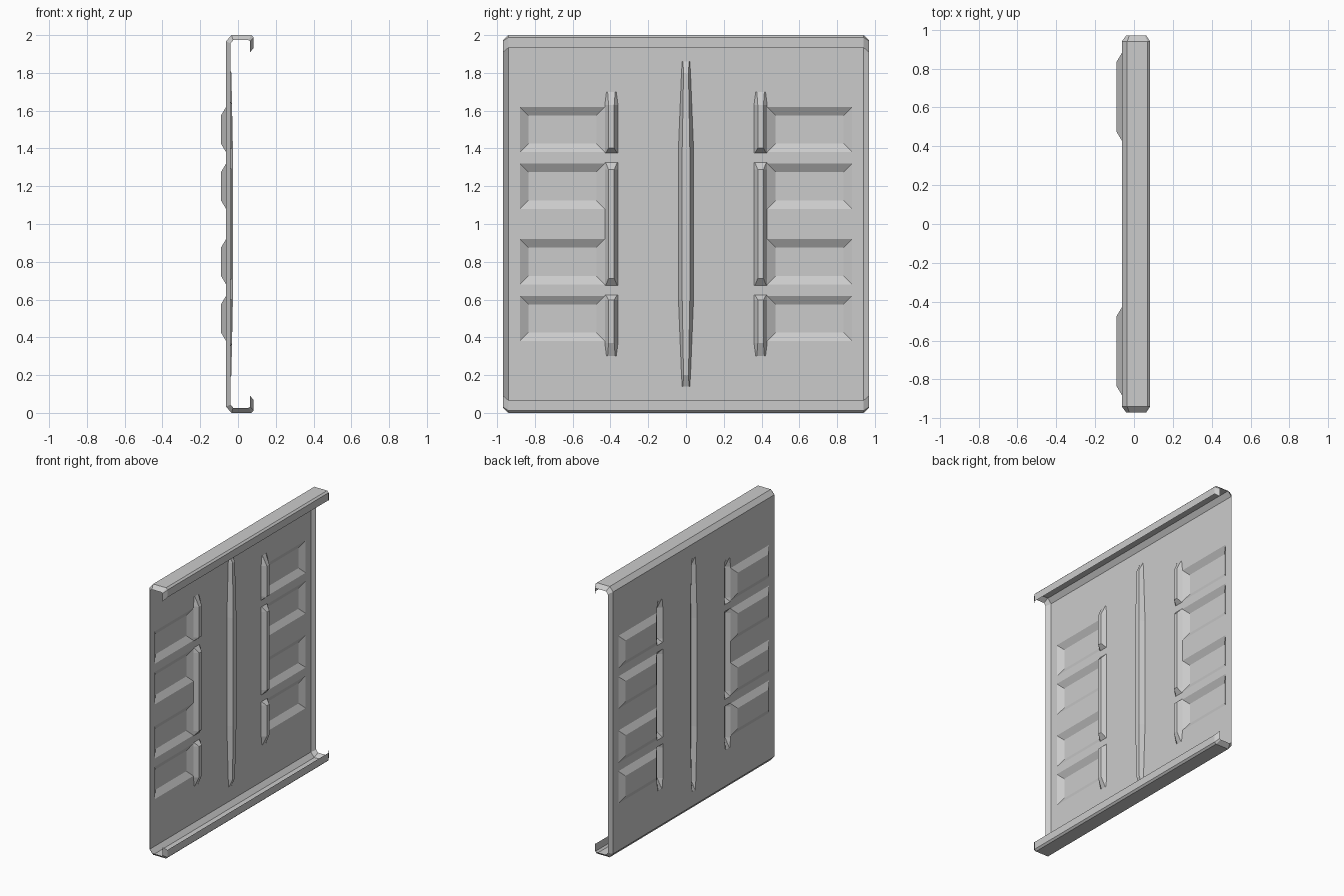
import bpy
import bmesh
from mathutils import Vector

cube = bpy.data.objects.get("Cube")
if cube:
    bpy.data.objects.remove(cube, do_unlink=True)

grey = bpy.data.materials.new("light grey metal")
grey.use_nodes = True
COLOUR = (0.6, 0.6, 0.6, 1)
grey.diffuse_color = COLOUR
grey.node_tree.nodes["Principled BSDF"].inputs["Base Color"].default_value = COLOUR

BACK = -0.063      # plane of the flat sheet
HALF = 0.94        # half width of the straight sheet
END = 0.97         # half width including the bent ends
BEND = 0.033       # height of the lower bend
PANEL_OUT = lambda centre: Vector((-1, 0, 0))
SHELL_OUT = lambda centre: Vector((centre.x - 0.01, 0, centre.z - 1))


def make_sheet(name, quads, outward):
    """Build a flat-shaded sheet, with every face turned outward."""
    bm = bmesh.new()
    for quad in quads:
        bm.faces.new([bm.verts.new(p) for p in quad])
    bmesh.ops.remove_doubles(bm, verts=bm.verts, dist=1e-5)
    bmesh.ops.dissolve_degenerate(bm, edges=bm.edges, dist=1e-5)
    bm.normal_update()
    for face in bm.faces:
        if face.normal.dot(outward(face.calc_center_median())) < 0:
            face.normal_flip()
    mesh = bpy.data.meshes.new(name)
    bm.to_mesh(mesh)
    bm.free()
    mesh.materials.append(grey)
    obj = bpy.data.objects.new(name, mesh)
    bpy.context.collection.objects.link(obj)


def bridge(rows):
    """Quads between successive rows of points."""
    return [(a[i], a[i + 1], b[i + 1], b[i])
            for a, b in zip(rows, rows[1:]) for i in range(len(a) - 1)]


def ring(y0, y1, z0, z1, x):
    return [(x, y0, z0), (x, y1, z0), (x, y1, z1), (x, y0, z1), (x, y0, z0)]


# Top and bottom flanges with lips, and the bent-in ends
upper_outer = [(BACK, 2 - BEND), (-0.035, 2), (0.07, 2), (0.083, 1.988), (0.083, 1.933)]
upper_inner = [(-0.04, 1.955), (-0.025, 1.973), (0.056, 1.973), (0.063, 1.968), (0.063, 1.908)]


def flip_z(points):
    return [(x, 2 - z) for x, z in reversed(points)]


def at_y(points, y):
    return [(x, y, z) for x, z in points]


for name, flip in (("top_flange", False), ("bottom_flange", True)):
    profile = flip_z(upper_outer) if flip else upper_outer
    make_sheet(name, bridge([at_y(profile, -HALF), at_y(profile, HALF)]), SHELL_OUT)

outer = flip_z(upper_outer) + upper_outer
inner = flip_z(upper_inner) + upper_inner
for name, side in (("left_end_bend", 1), ("right_end_bend", -1)):
    rows = [at_y(outer, side * HALF), at_y(inner, side * END)]
    make_sheet(name, bridge(rows), SHELL_OUT)

# Layout of the pressed features: y range, z range
recess_y = (0.43, 0.88)
rib_y = (0.36, 0.43)
recess_z = [(0.38, 0.62), (0.68, 0.92), (1.08, 1.32), (1.38, 1.62)]
rib_z = [(0.30, 0.625), (0.675, 1.325), (1.375, 1.70)]
holes = [(-0.04, 0.04, 0.14, 1.86)]
for side in (-1, 1):
    for y_range, z_ranges in ((recess_y, recess_z), (rib_y, rib_z)):
        low, high = sorted(side * y for y in y_range)
        holes += [(low, high, *z) for z in z_ranges]

# Flat panel, left open where the features are pressed
ys = sorted({-HALF, HALF, *(y for h in holes for y in h[:2])})
zs = sorted({BEND, 2 - BEND, *(z for h in holes for z in h[2:])})
cells = []
for y0, y1 in zip(ys, ys[1:]):
    for z0, z1 in zip(zs, zs[1:]):
        y, z = (y0 + y1) / 2, (z0 + z1) / 2
        if not any(h[0] < y < h[1] and h[2] < z < h[3] for h in holes):
            cells.append(ring(y0, y1, z0, z1, BACK)[:4])
make_sheet("flat_panel", cells, PANEL_OUT)

# Recesses pushed out to the rear
SLOPE = 0.045
for side, word in ((1, "left"), (-1, "right")):
    y0, y1 = sorted(side * y for y in recess_y)
    for number, (z0, z1) in enumerate(recess_z, 1):
        rim = ring(y0, y1, z0, z1, BACK)
        floor = ring(y0 + SLOPE, y1 - SLOPE, z0 + SLOPE, z1 - SLOPE, -0.09)
        make_sheet(f"{word}_recess_{number}", bridge([rim, floor]) + [floor[:4]], PANEL_OUT)


def make_rib(name, y, width, stations):
    """Raised rib from stations of height, base half, crest half and rise."""
    rows = []
    for z, base, crest, rise in stations:
        rows.append([(BACK, y - width, z), (BACK, y - base, z),
                     (BACK + rise, y - crest, z), (BACK + rise, y + crest, z),
                     (BACK, y + base, z), (BACK, y + width, z)])
    make_sheet(name, bridge(rows), PANEL_OUT)


def mirrored(stations):
    return stations + [(2 - z, b, c, r) for z, b, c, r in reversed(stations)]


# Long tapered centre rib
make_rib("centre_rib", 0, 0.04, mirrored([
    (0.14, 0.02, 0.016, 0), (0.20, 0.024, 0.013, 0.028), (0.60, 0.04, 0.02, 0.036)]))

# Short ribs in a broken line on each side
middle = mirrored([(0.675, 0.035, 0.03, 0), (0.712, 0.035, 0.015, 0.032)])
top = [(1.375, 0.035, 0.03, 0), (1.402, 0.035, 0.015, 0.032),
       (1.63, 0.035, 0.015, 0.032), (1.70, 0.026, 0.02, 0)]
bottom = [(2 - z, b, c, r) for z, b, c, r in reversed(top)]
bottom[-1] = (0.625, *bottom[-1][1:])
for side, word in ((1, "left"), (-1, "right")):
    for part, stations in (("bottom", bottom), ("middle", middle), ("top", top)):
        make_rib(f"{word}_{part}_rib", side * 0.395, 0.035, stations)
